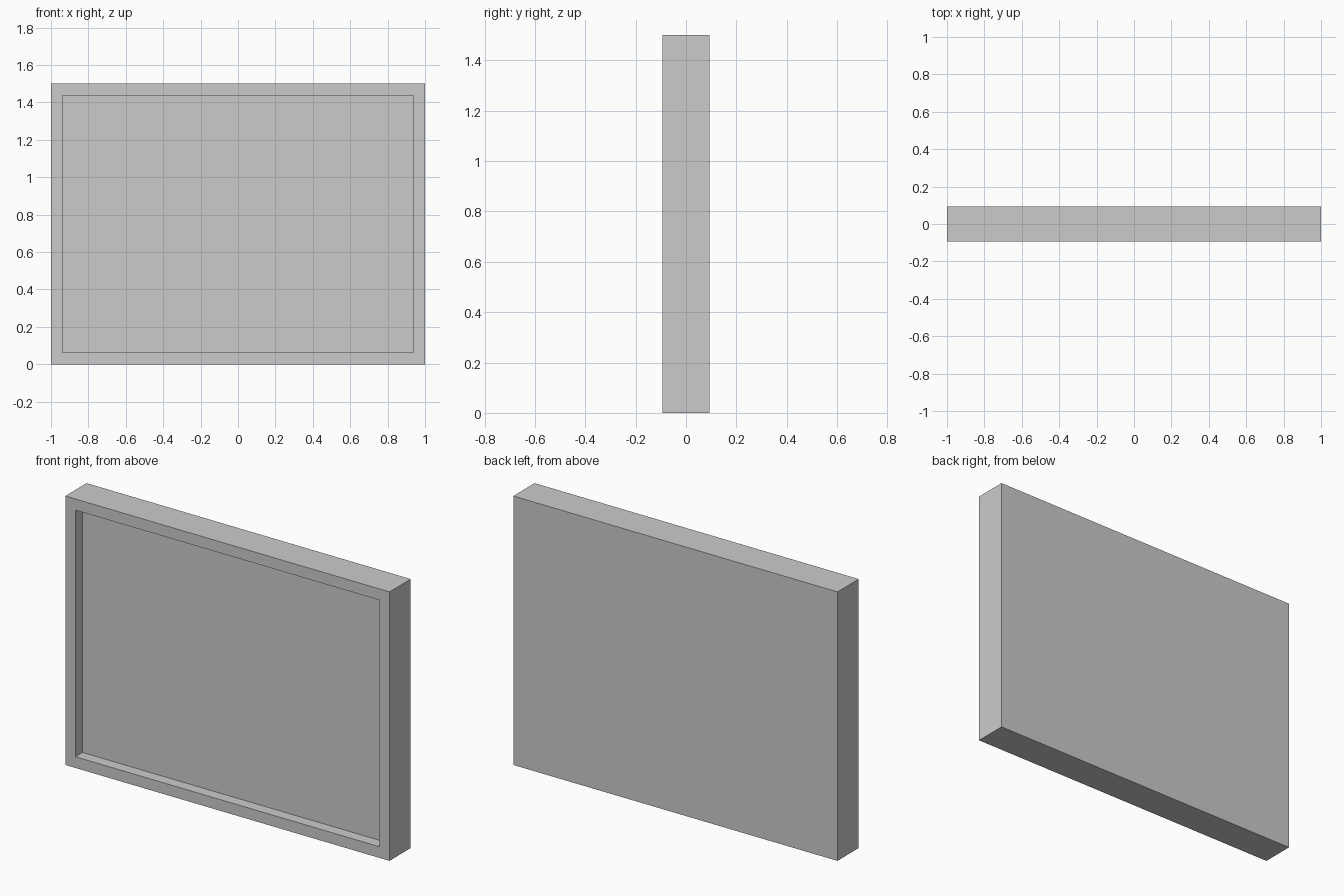
import bpy, bmesh
from mathutils import Matrix, Vector

if "Cube" in bpy.data.objects:
    bpy.data.objects.remove(bpy.data.objects["Cube"])

WIDTH, DEPTH, HEIGHT = 2.0, 0.1875, 1.5
BORDER = RECESS = 0.0625

# Solid slab standing on the ground
bm = bmesh.new()
bmesh.ops.create_cube(bm, size=1, matrix=Matrix.Translation((0, 0, HEIGHT / 2))
                      @ Matrix.Diagonal((WIDTH, DEPTH, HEIGHT, 1)))

# Front face: inset for the rim, then push the panel back
bm.normal_update()
front = min(bm.faces, key=lambda f: f.normal.y)
bmesh.ops.inset_region(bm, faces=[front], thickness=BORDER, use_even_offset=True)
panel = bmesh.ops.extrude_discrete_faces(bm, faces=[front])["faces"][0]
bmesh.ops.translate(bm, verts=panel.verts, vec=Vector((0, RECESS, 0)))
bmesh.ops.recalc_face_normals(bm, faces=bm.faces)

mesh = bpy.data.meshes.new("framed_panel")
bm.to_mesh(mesh)
bm.free()
bpy.context.collection.objects.link(bpy.data.objects.new("framed_panel", mesh))
